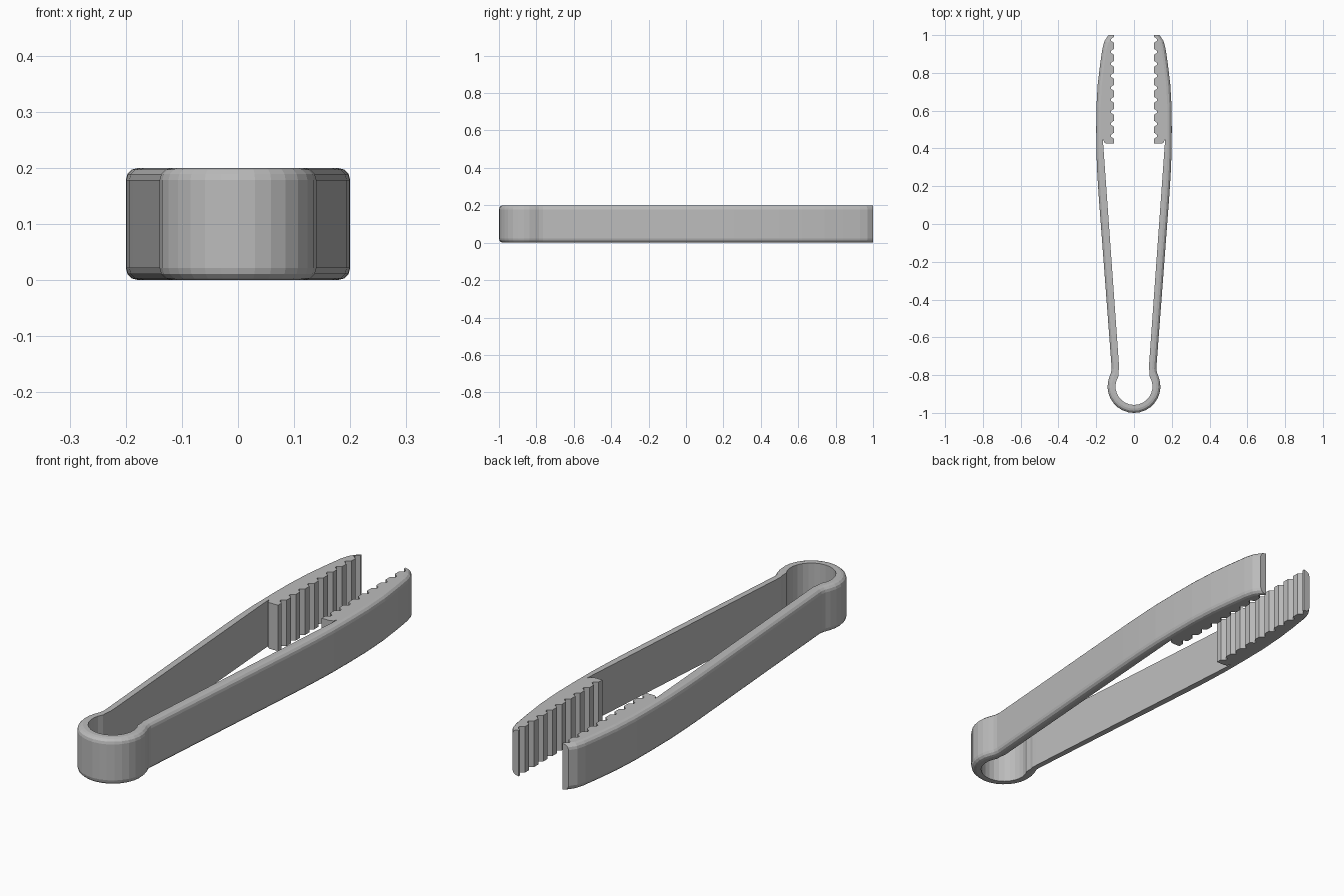
import bpy, bmesh, math

if "Cube" in bpy.data.objects:
    bpy.data.objects.remove(bpy.data.objects["Cube"])

HEIGHT, BEVEL = 0.2, 0.022
RING_Y = -0.86


def arc(radius, a0, a1, n):
    return [(radius * math.cos(math.radians(a0 + (a1 - a0) * i / n)),
             RING_Y + radius * math.sin(math.radians(a0 + (a1 - a0) * i / n)))
            for i in range(n + 1)]


# Right half, outer side: spring loop, neck, arm, jaw tip
outer = arc(0.14, -90, 22, 9) + [
    (0.121, -0.785), (0.118, -0.765), (0.12, -0.74),
    (0.187, 0.15), (0.194, 0.26), (0.199, 0.38), (0.2, 0.5), (0.199, 0.62),
    (0.192, 0.74), (0.18, 0.84), (0.167, 0.93), (0.156, 0.97), (0.135, 1.0)]

# Gripping teeth: flat ridges with V grooves between them, tip to heel
teeth = [(0.105, 1.0)]
N = 9
for i in range(N):
    y = 0.975 - i * 0.0635
    teeth += [(0.105, y + 0.017), (0.123, y + 0.004),
              (0.123, y - 0.004), (0.105, y - 0.017)]
teeth += [(0.105, 0.425)]

# Inner side: jaw heel, arm, neck, spring loop
inner = teeth + [(0.146, 0.425), (0.158, 0.432), (0.164, 0.45), (0.163, 0.42),
                 (0.08, -0.74), (0.079, -0.765), (0.083, -0.785)]
inner += arc(0.098, 32, -90, 9)

# Mirror into one closed outline
half = outer + inner
outline = half + [(-x, y) for x, y in reversed(half[1:-1])]

# Split into quad-safe halves sharing the middle line of the loop
bm = bmesh.new()
faces = []
for s in (1, -1):
    vs = [bm.verts.new((s * x, y, 0)) for x, y in half]
    faces.append(bm.faces.new(vs if s > 0 else vs[::-1]))
bmesh.ops.remove_doubles(bm, verts=bm.verts[:], dist=1e-5)
res = bmesh.ops.extrude_face_region(bm, geom=bm.faces[:], use_keep_orig=True)
for v in res["geom"]:
    if isinstance(v, bmesh.types.BMVert):
        v.co.z = HEIGHT
bmesh.ops.recalc_face_normals(bm, faces=bm.faces[:])

# Round only the outside rims
keys = {(round(x, 4), round(y, 4)) for x, y in outer}


def on_outer(v):
    return (round(abs(v.co.x), 4), round(v.co.y, 4)) in keys


rims = [e for e in bm.edges
        if abs(e.verts[0].co.z - e.verts[1].co.z) < 1e-4
        and all(on_outer(v) for v in e.verts) and len(e.link_faces) == 2]
bmesh.ops.bevel(bm, geom=rims, offset=BEVEL, segments=3, profile=0.5,
                affect='EDGES', clamp_overlap=False)

mesh = bpy.data.meshes.new("tongs")
bm.to_mesh(mesh)
bm.free()
tongs = bpy.data.objects.new("tongs", mesh)
bpy.context.collection.objects.link(tongs)

# Plain grey
grey = bpy.data.materials.new("grey")
grey.diffuse_color = (0.5, 0.5, 0.5, 1)
grey.use_nodes = True
grey.node_tree.nodes["Principled BSDF"].inputs["Base Color"].default_value = grey.diffuse_color
mesh.materials.append(grey)
